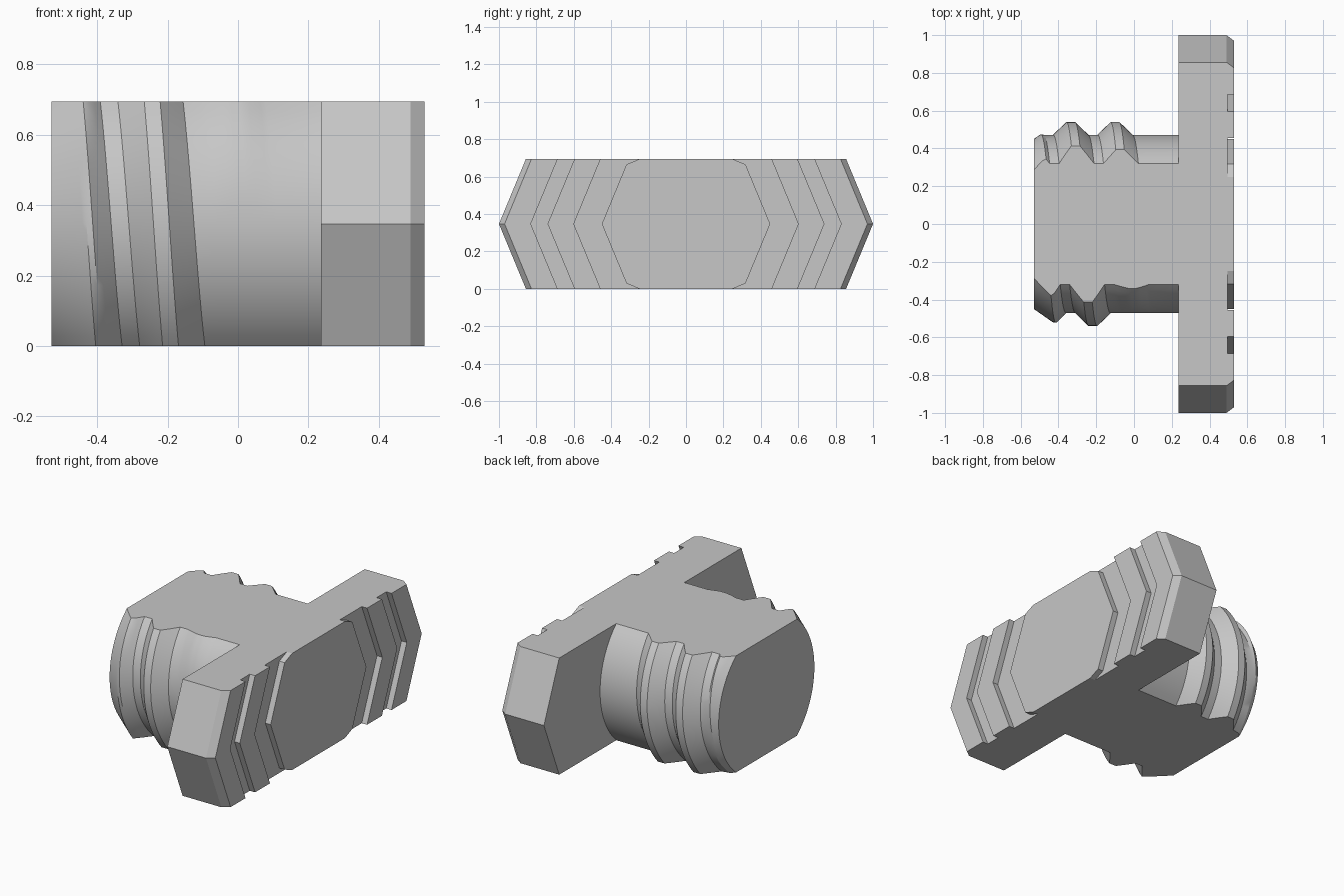
import bpy, bmesh, math

cube = bpy.data.objects.get("Cube")
if cube:
    bpy.data.objects.remove(cube, do_unlink=True)

H = 0.347                      # half height of the flat-cut bolt
TIP, NECK = -0.53, 0.235       # shaft ends along x
ROOT, CREST, PITCH = 0.472, 0.54, 0.235

grey = bpy.data.materials.new("plain grey")
grey.use_nodes = True
colour = (0.57, 0.57, 0.57, 1)
grey.diffuse_color = colour
grey.node_tree.nodes["Principled BSDF"].inputs["Base Color"].default_value = colour


def build(name, side_rows):
    """Close two mirrored side grids with flat top, bottom and end faces."""
    bm = bmesh.new()
    grids = [[[bm.verts.new(p) for p in row] for row in side_rows(s)] for s in (1, -1)]
    for g in grids:
        for a, b in zip(g, g[1:]):
            for j in range(len(a) - 1):
                bm.faces.new((a[j], a[j + 1], b[j + 1], b[j]))
    left, right = grids
    for j in (0, -1):
        bm.faces.new([r[j] for r in left] + [r[j] for r in reversed(right)])
    for i in (0, -1):
        bm.faces.new(left[i] + right[i][::-1])
    bmesh.ops.remove_doubles(bm, verts=bm.verts, dist=0.0002)
    bmesh.ops.recalc_face_normals(bm, faces=bm.faces)
    mesh = bpy.data.meshes.new(name)
    bm.to_mesh(mesh)
    bm.free()
    mesh.materials.append(grey)
    obj = bpy.data.objects.new(name, mesh)
    bpy.context.collection.objects.link(obj)
    return obj


# Octagonal head with chamfered rim and two stepped grooves
def head_rows(s):
    face, floor = 0.53, 0.495
    rings = [(NECK, 1), (0.49, 1), (face, 0.97)]
    for outer, inner in ((0.83, 0.74), (0.60, 0.45)):
        rings += [(face, outer), (floor, outer), (floor, inner), (face, inner)]
    corner = 0.45 * math.sqrt(0.5)
    rows = []
    for x, r in rings:
        row = []
        for z in (-H, -corner, 0, corner, H):
            y = r - abs(z) * math.tan(math.pi / 8)
            if abs(z) > r * math.sqrt(0.5) + 1e-6:   # past the octagon corner
                y = (r - abs(z)) / math.tan(math.pi / 8)
            row.append((x, s * y, z + H))
        rows.append(row)
    return rows


# Shaft with a helical thread, fading at the neck and tapered at the tip
def shaft_rows(s):
    steps = 24
    levels = [-H + 2 * H * j / steps for j in range(steps + 1)]

    def plain(x, r):
        return [(x, s * math.sqrt(r * r - z * z), z + H) for z in levels]

    # (offset from crest centre, thread height 0..1)
    section = [(0.0925, 0), (0.0225, 1), (-0.0225, 1), (-0.0925, 0)]
    profile = []
    for (a, u), (b, v) in zip(section, section[1:]):
        profile += [(a + (b - a) * t / 4, u + (v - u) * t / 4) for t in range(4)]
    profile.append(section[-1])
    base = -0.1 if s > 0 else -0.1 + PITCH / 2

    rows = [plain(NECK, ROOT)]
    for turn in range(3):
        for offset, height in profile:
            row = []
            for z in levels:
                angle = math.asin(z / (ROOT + height * (CREST - ROOT)))
                centre = base - turn * PITCH + s * angle / math.tau * PITCH
                fade = min(1, max(0, (0.015 - centre) / 0.115))
                x = max(TIP, centre + offset)
                r = ROOT + height * fade * (CREST - ROOT)
                r = min(r, 0.45 + 0.7 * (x - TIP))
                row.append((x, s * math.sqrt(r * r - z * z), z + H))
            rows.append(row)
    rows.append(plain(TIP, 0.45))
    return rows


head = build("bolt_head", head_rows)
shaft = build("threaded_shaft", shaft_rows)

# Smooth the round shaft but keep thread edges crisp
bpy.ops.object.select_all(action="DESELECT")
shaft.select_set(True)
bpy.context.view_layer.objects.active = shaft
bpy.ops.object.shade_smooth_by_angle(angle=math.radians(25))
